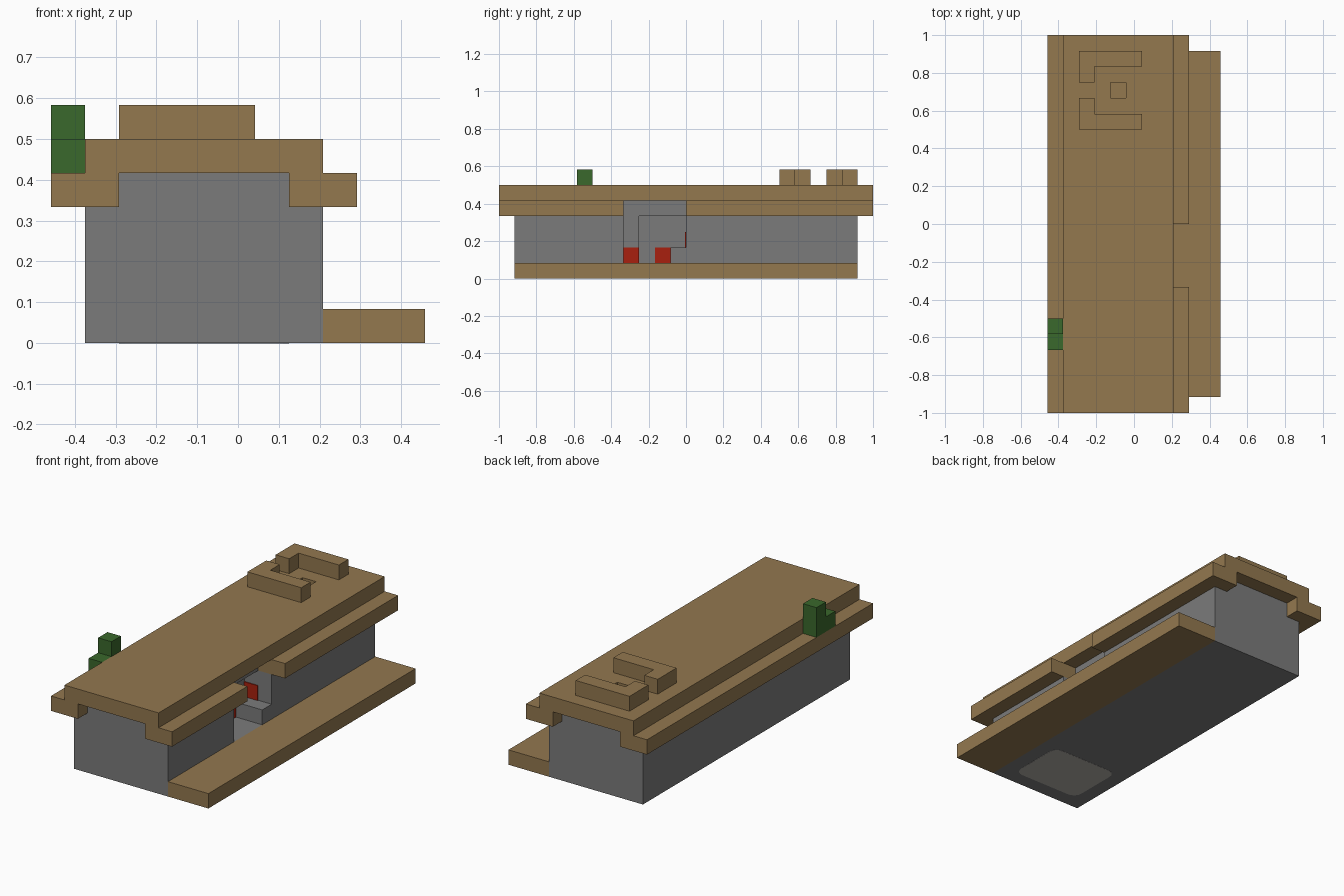
import bpy
import bmesh
import math
from mathutils import Vector

cube = bpy.data.objects.get("Cube")
if cube:
    bpy.data.objects.remove(cube, do_unlink=True)

U = 1 / 12  # one block


def material(name, rgb):
    m = bpy.data.materials.new(name)
    m.use_nodes = True
    col = (*rgb, 1)
    m.diffuse_color = col
    m.node_tree.nodes["Principled BSDF"].inputs["Base Color"].default_value = col
    return m


WOOD = material("brown wood", (0.292, 0.188, 0.078))
STONE = material("grey stone", (0.198, 0.198, 0.198))
LEAF = material("green leaf", (0.042, 0.138, 0.025))
RED = material("red", (0.392, 0.0144, 0.0044))
PALE = material("pale grey", (0.45, 0.43, 0.40))


def make_object(name, bm, mat):
    mesh = bpy.data.meshes.new(name)
    bm.to_mesh(mesh)
    bm.free()
    mesh.materials.append(mat)
    ob = bpy.data.objects.new(name, mesh)
    bpy.context.collection.objects.link(ob)
    return ob


def box(name, x, y, z, mat):
    """Box from (low, high) ranges given in blocks."""
    bm = bmesh.new()
    bmesh.ops.create_cube(bm, size=1)
    for v in bm.verts:
        v.co = Vector([(r[0] if c < 0 else r[1]) * U for c, r in zip(v.co, (x, y, z))])
    return make_object(name, bm, mat)


def prism(name, outline, z, mat):
    """Extrude an outline, given in blocks, between two heights."""
    bm = bmesh.new()
    face = bm.faces.new([bm.verts.new((px * U, py * U, z[0] * U)) for px, py in outline])
    grown = bmesh.ops.extrude_face_region(bm, geom=[face])["geom"]
    tops = [g for g in grown if isinstance(g, bmesh.types.BMVert)]
    bmesh.ops.translate(bm, verts=tops, vec=(0, 0, (z[1] - z[0]) * U))
    bmesh.ops.recalc_face_normals(bm, faces=bm.faces)
    return make_object(name, bm, mat)


def cut(target, x, y, z):
    cutter = box("cutter", x, y, z, target.data.materials[0])
    cutter.hide_render = True
    mod = target.modifiers.new("cut", "BOOLEAN")
    mod.operation = "DIFFERENCE"
    mod.solver = "EXACT"
    mod.object = cutter
    bpy.context.view_layer.objects.active = target
    bpy.ops.object.modifier_apply(modifier=mod.name)
    bpy.data.objects.remove(cutter, do_unlink=True)


# Walls with the side doorway and the small room behind it
walls = box("walls", (-4.5, 2.5), (-11, 11), (0, 4), STONE)
for x0, y0 in ((1.5, -4), (0.5, -3)):
    cut(walls, (x0, 3), (y0, 0), (2, 4.5))
    cut(walls, (x0, 3), (y0, -1), (1, 2.5))
upper_walls = box("upper_walls", (-3.5, 1.5), (-11, 11), (4, 5), STONE)

# Roof and stepped eaves, the right one broken above the doorway
roof = box("roof", (-4.5, 2.5), (-12, 12), (5, 6), WOOD)
box("long_eave", (-5.5, -3.5), (-12, 12), (4, 5), WOOD)
box("front_eave", (1.5, 3.5), (-12, -4), (4, 5), WOOD)
box("back_eave", (1.5, 3.5), (0, 12), (4, 5), WOOD)

# Porch
box("porch", (2.5, 5.5), (-11, 11), (0, 1), WOOD)

# Smoke shaft through the roof with a wooden hearth at its foot
shaft_x, shaft_y = (-1.5, -0.5), (8, 9)
cut(walls, shaft_x, shaft_y, (1, 4.5))
cut(upper_walls, shaft_x, shaft_y, (3.5, 5.5))
cut(roof, shaft_x, shaft_y, (4.5, 6.5))
box("hearth", shaft_x, shaft_y, (1, 1.06), WOOD)

# Two mirrored bracket halves on the roof, open to the porch side
half = [(-3.5, -2.5), (0.5, -2.5), (0.5, -1.5), (-2.5, -1.5), (-2.5, -0.5), (-3.5, -0.5)]
for name, s in (("front_bracket", 1), ("back_bracket", -1)):
    prism(name, [(px, 8.5 + s * py) for px, py in half], (6, 7), WOOD)

# Plant on the eave
box("plant_tall", (-5.5, -4.5), (-7, -6), (5, 7), LEAF)
box("plant_short", (-5.5, -4.5), (-8, -7), (5, 6), LEAF)

# Red panels inside the doorway
box("red_panel_door", (1.5, 1.56), (-4, -3), (1, 2), RED)
box("red_panel_room", (0.5, 0.56), (-2, -1), (1, 2), RED)
box("red_panel_side", (0.5, 1.5), (-0.06, 0), (2, 3), RED)

# Rounded pale patch under the floor
patch = []
for i, (cx, cy) in enumerate(((0.9, -6.6), (-2.9, -6.6), (-2.9, -9.4), (0.9, -9.4))):
    for k in range(5):
        a = math.pi / 2 * (i + k / 4)
        patch.append((cx + 0.6 * math.cos(a), cy + 0.6 * math.sin(a)))
prism("floor_patch", patch, (-0.01, 0.03), PALE)
